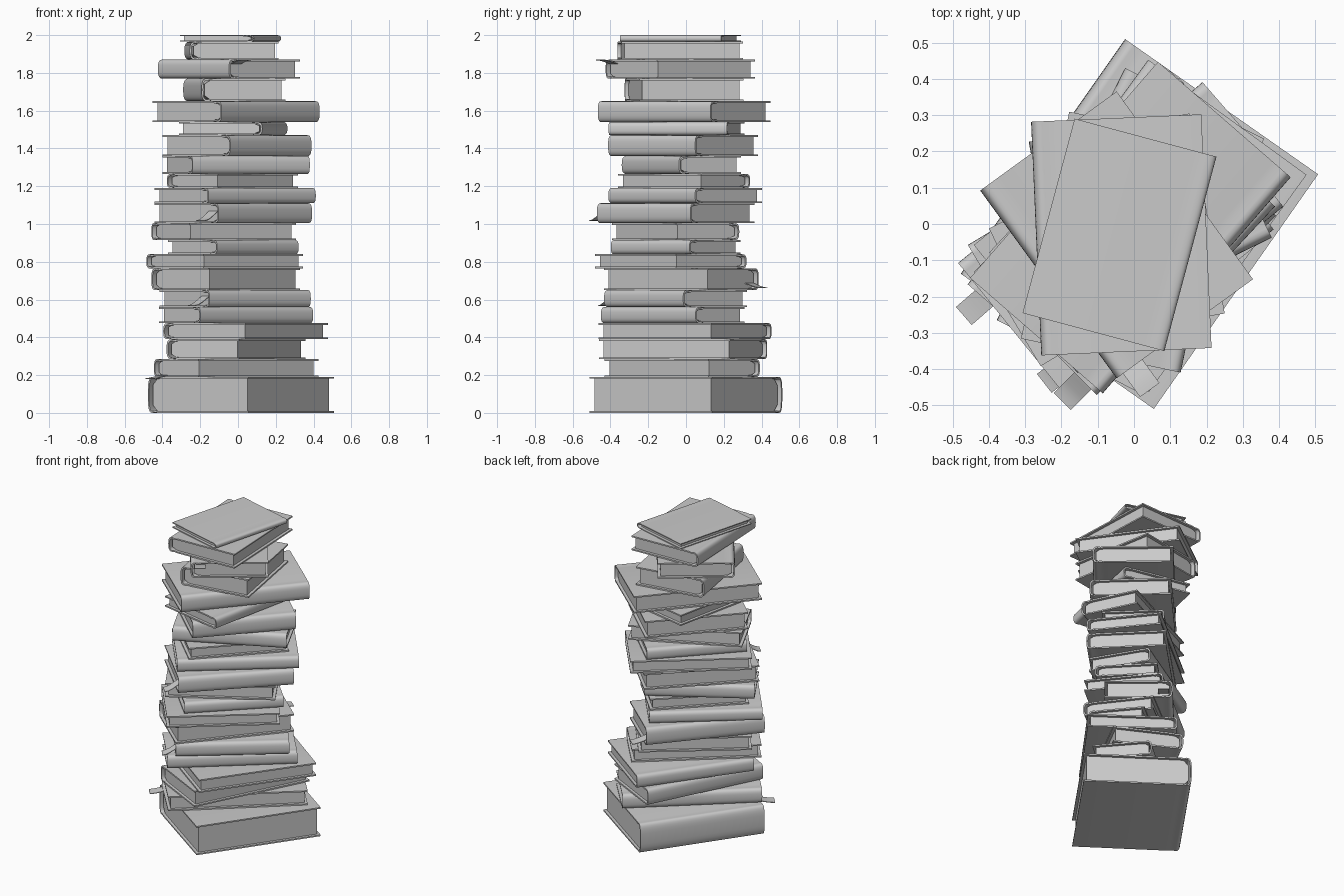
import bpy
import bmesh
import math
from mathutils import Matrix, Vector

if "Cube" in bpy.data.objects:
    bpy.data.objects.remove(bpy.data.objects["Cube"], do_unlink=True)

BOARD = 0.009      # cover thickness
OVERHANG = 0.018   # how far the boards stand out past the pages

grey = bpy.data.materials.new("plain_grey")
grey.use_nodes = True
grey.diffuse_color = (0.6, 0.6, 0.6, 1)
grey.node_tree.nodes["Principled BSDF"].inputs["Base Color"].default_value = (0.6, 0.6, 0.6, 1)

# Stack from the ground up:
# top height, centre x, centre y, direction the spine faces, length, width
BOOKS = [
    (0.19, 0.015, 0, 145, 0.79, 0.65),
    (0.285, -0.01, -0.02, 131, 0.84, 0.36),
    (0.39, -0.01, -0.015, 153, 0.78, 0.43),
    (0.475, 0.04, -0.005, 144, 0.74, 0.54),
    (0.56, -0.01, -0.07, -50, 0.78, 0.34),
    (0.65, -0.015, -0.055, -52, 0.68, 0.43),
    (0.765, -0.065, -0.025, 139, 0.73, 0.41),
    (0.84, -0.07, -0.08, 129, 0.68, 0.48),
    (0.915, -0.025, -0.055, -46, 0.6, 0.375),
    (1.005, -0.075, -0.055, 121, 0.66, 0.39),
    (1.11, -0.025, -0.055, -45, 0.7, 0.48),
    (1.19, -0.015, -0.005, -51, 0.73, 0.455),
    (1.265, -0.03, -0.01, 136, 0.61, 0.375),
    (1.36, -0.01, -0.025, -64, 0.69, 0.365),
    (1.47, -0.005, -0.015, -43, 0.63, 0.49),
    (1.54, -0.025, -0.05, -12, 0.64, 0.45),
    (1.65, -0.01, -0.01, -41, 0.79, 0.485),
    (1.77, -0.02, -0.01, 190, 0.56, 0.45),
    (1.87, -0.048, -0.03, 216, 0.64, 0.465),
    (1.965, -0.035, -0.03, 182.5, 0.645, 0.47),
    (2.0, -0.04, -0.03, -15, 0.555, 0.405),
]

# Ribbon bookmarks: book number -> (end of book, height inside, height at tip)
RIBBONS = {
    2: (1, 0.2, 0.18),
    6: (-1, 0.63, 0.565),
    7: (-1, 0.69, 0.66),
    11: (-1, 1.08, 1.015),
    19: (1, 1.84, 1.867),
}


def finish(name, bm, place):
    bmesh.ops.recalc_face_normals(bm, faces=bm.faces)
    mesh = bpy.data.meshes.new(name)
    bm.to_mesh(mesh)
    bm.free()
    mesh.materials.append(grey)
    obj = bpy.data.objects.new(name, mesh)
    obj.matrix_world = place
    bpy.context.collection.objects.link(obj)
    bpy.ops.object.select_all(action="DESELECT")
    obj.select_set(True)
    bpy.context.view_layer.objects.active = obj
    bpy.ops.object.shade_smooth_by_angle(angle=math.radians(40))


def extrude_profile(name, points, start, end, place):
    """Extrude a closed (across, up) profile along the book's length."""
    bm = bmesh.new()
    face = bm.faces.new([bm.verts.new((u, start, z)) for u, z in points])
    grown = bmesh.ops.extrude_face_region(bm, geom=[face])
    moved = [g for g in grown["geom"] if isinstance(g, bmesh.types.BMVert)]
    bmesh.ops.translate(bm, vec=(0, end - start, 0), verts=moved)
    finish(name, bm, place)


def cover_path(width, height, inset):
    """Board, hinge groove, rounded spine, groove, board."""
    half = height / 2 - inset
    hinge = width / 2 - 0.03
    groove = min(0.003, height * 0.04)
    upper = [(-width / 2, half), (hinge - 0.035, half), (hinge - 0.018, half - groove)]
    spine = []
    steps = 14
    for i in range(steps + 1):
        a = math.pi * (0.5 - i / steps)
        c, s = math.cos(a), math.sin(a)
        spine.append((hinge + (0.03 - inset) * max(c, 0) ** 0.7,
                      half * math.copysign(abs(s) ** 0.7, s)))
    lower = [(u, -z) for u, z in reversed(upper)]
    return upper + spine + lower


def placed(x, y, z, facing):
    return Matrix.Translation((x, y, z)) @ Matrix.Rotation(math.radians(facing), 4, "Z")


def add_book(number, bottom, top, x, y, facing, length, width):
    height = top - bottom
    place = placed(x, y, (bottom + top) / 2, facing)
    board = min(BOARD, height * 0.16)

    # cover: one folded sheet
    outline = cover_path(width, height, 0) + cover_path(width, height, board)[::-1]
    extrude_profile(f"book_cover_{number}", outline, -length / 2, length / 2, place)

    # page block set in on three sides
    half = height / 2 - board * 0.9
    left, right = -width / 2 + OVERHANG, width / 2 - 0.02
    block = [(left, -half), (right - 0.03, -half), (right, -half * 0.6),
             (right, half * 0.6), (right - 0.03, half), (left, half)]
    end = length / 2 - OVERHANG
    extrude_profile(f"book_pages_{number}", block, -end, end, place)


def add_ribbon(number, side, z_in, z_tip):
    """Thin bookmark that comes out of the pages near the spine."""
    _, x, y, facing, length, width = BOOKS[number - 1]
    middle = width / 2 - 0.055
    bm = bmesh.new()
    rows = []
    steps = 6
    for i in range(steps + 1):
        t = i / steps
        along = side * (length / 2 - 0.06 + 0.14 * t)
        z = z_in + (z_tip - z_in) * t * t * (3 - 2 * t)
        rows.append([bm.verts.new(Vector((middle + across, along, z + lift)))
                     for across, lift in ((-0.033, 0), (0.033, 0), (0.033, 0.004), (-0.033, 0.004))])
    for a, b in zip(rows, rows[1:]):
        for k in range(4):
            n = (k + 1) % 4
            bm.faces.new((a[k], a[n], b[n], b[k]))
    bm.faces.new(rows[0])
    bm.faces.new(rows[-1])
    finish(f"ribbon_bookmark_{number}", bm, placed(x, y, 0, facing))


# stack the books, each resting on the one below
floor = 0
for number, book in enumerate(BOOKS, 1):
    add_book(number, floor, *book)
    floor = book[0]

for number, ribbon in RIBBONS.items():
    add_ribbon(number, *ribbon)
